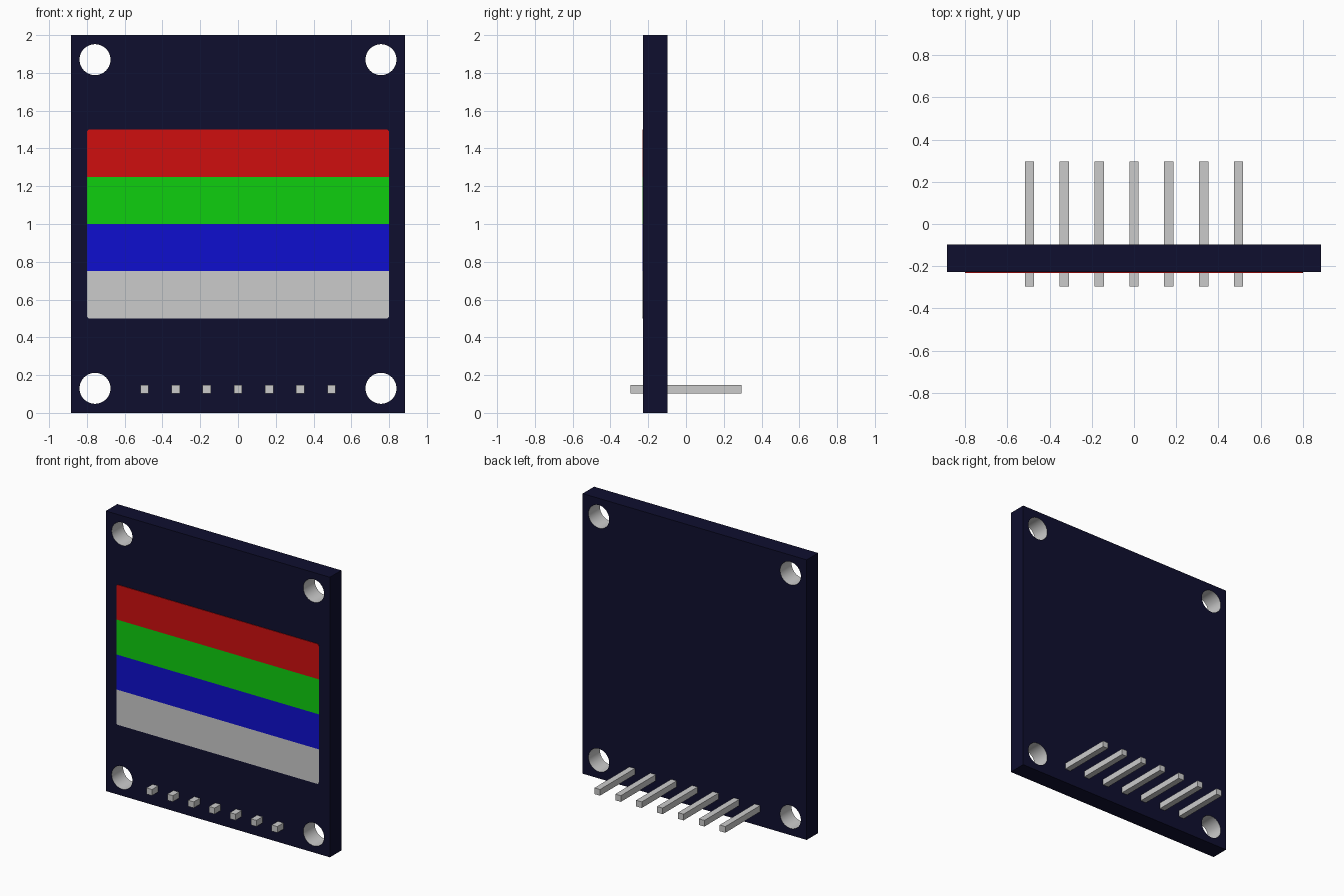
import bpy, bmesh, math
from mathutils import Vector

default = bpy.data.objects.get("Cube")
if default:
    bpy.data.objects.remove(default, do_unlink=True)


def material(name, rgb):
    m = bpy.data.materials.new(name)
    m.use_nodes = True
    m.diffuse_color = (*rgb, 1)
    m.node_tree.nodes["Principled BSDF"].inputs["Base Color"].default_value = (*rgb, 1)
    return m


navy = material("navy board", (0.0046, 0.0046, 0.028))
metal = material("light grey", (0.6, 0.6, 0.6))
red = material("red", (0.62, 0.0048, 0.0048))
green = material("green", (0.0048, 0.62, 0.0048))
blue = material("blue", (0.0048, 0.0048, 0.62))


def box(name, lo, hi, mat):
    """Axis-aligned box between two corners."""
    lo, hi = Vector(lo), Vector(hi)
    bm = bmesh.new()
    bmesh.ops.create_cube(bm, size=1)
    for v in bm.verts:
        v.co = (lo + hi) / 2 + v.co * (hi - lo)
    mesh = bpy.data.meshes.new(name)
    bm.to_mesh(mesh)
    bm.free()
    mesh.materials.append(mat)
    obj = bpy.data.objects.new(name, mesh)
    bpy.context.collection.objects.link(obj)
    return obj


def round_corners(obj, z_edge, radius):
    """Round the two depth-wise edges at one height."""
    bm = bmesh.new()
    bm.from_mesh(obj.data)
    edges = [e for e in bm.edges
             if all(abs(v.co.z - z_edge) < 1e-4 for v in e.verts)
             and abs(e.verts[0].co.x - e.verts[1].co.x) < 1e-4]
    bmesh.ops.bevel(bm, geom=edges, offset=radius, segments=4, profile=0.5, affect='EDGES')
    bm.to_mesh(obj.data)
    bm.free()


# Circuit board
W, FRONT, BACK = 0.885, -0.227, -0.098
HOLE_R = 0.082
board = box("board", (-W, FRONT, 0), (W, BACK, 2), navy)
board.data.materials.append(metal)

# Mounting holes cut through the corners
holes = [(x, z) for x in (-0.757, 0.757) for z in (0.13, 1.87)]
for x, z in holes:
    bpy.ops.mesh.primitive_cylinder_add(vertices=48, radius=HOLE_R, depth=0.5,
                                        location=(x, (FRONT + BACK) / 2, z),
                                        rotation=(math.pi / 2, 0, 0))
    cutter = bpy.context.object
    cutter.name = "hole_cutter"
    cutter.hide_render = True
    bpy.context.view_layer.objects.active = board
    mod = board.modifiers.new("hole", 'BOOLEAN')
    mod.operation = 'DIFFERENCE'
    mod.solver = 'EXACT'
    mod.object = cutter
    bpy.ops.object.modifier_apply(modifier=mod.name)
    bpy.data.objects.remove(cutter, do_unlink=True)

# Plated hole walls
for p in board.data.polygons:
    wall = abs(p.normal.y) < 0.5 and any(
        math.hypot(p.center.x - x, p.center.z - z) < HOLE_R * 1.05 for x, z in holes)
    p.material_index = 1 if wall else 0
bpy.ops.object.select_all(action='DESELECT')
board.select_set(True)
bpy.context.view_layer.objects.active = board
bpy.ops.object.shade_smooth_by_angle(angle=math.radians(30))

# Display: four stacked colour bands, outer corners slightly rounded
bands = [("grey", metal), ("blue", blue), ("green", green), ("red", red)]
for i, (label, mat) in enumerate(bands):
    z = 0.5 + 0.25 * i
    band = box(f"display_band_{label}", (-0.8, FRONT - 0.004, z),
               (0.8, FRONT + 0.004, z + 0.25), mat)
    if i == 0:
        round_corners(band, z, 0.015)
    if i == len(bands) - 1:
        round_corners(band, z + 0.25, 0.015)

# Header pins passing through the board
for i in range(7):
    x = (i - 3) * 0.165
    box(f"header_pin_{i + 1}", (x - 0.022, -0.295, 0.103), (x + 0.022, 0.295, 0.147), metal)
